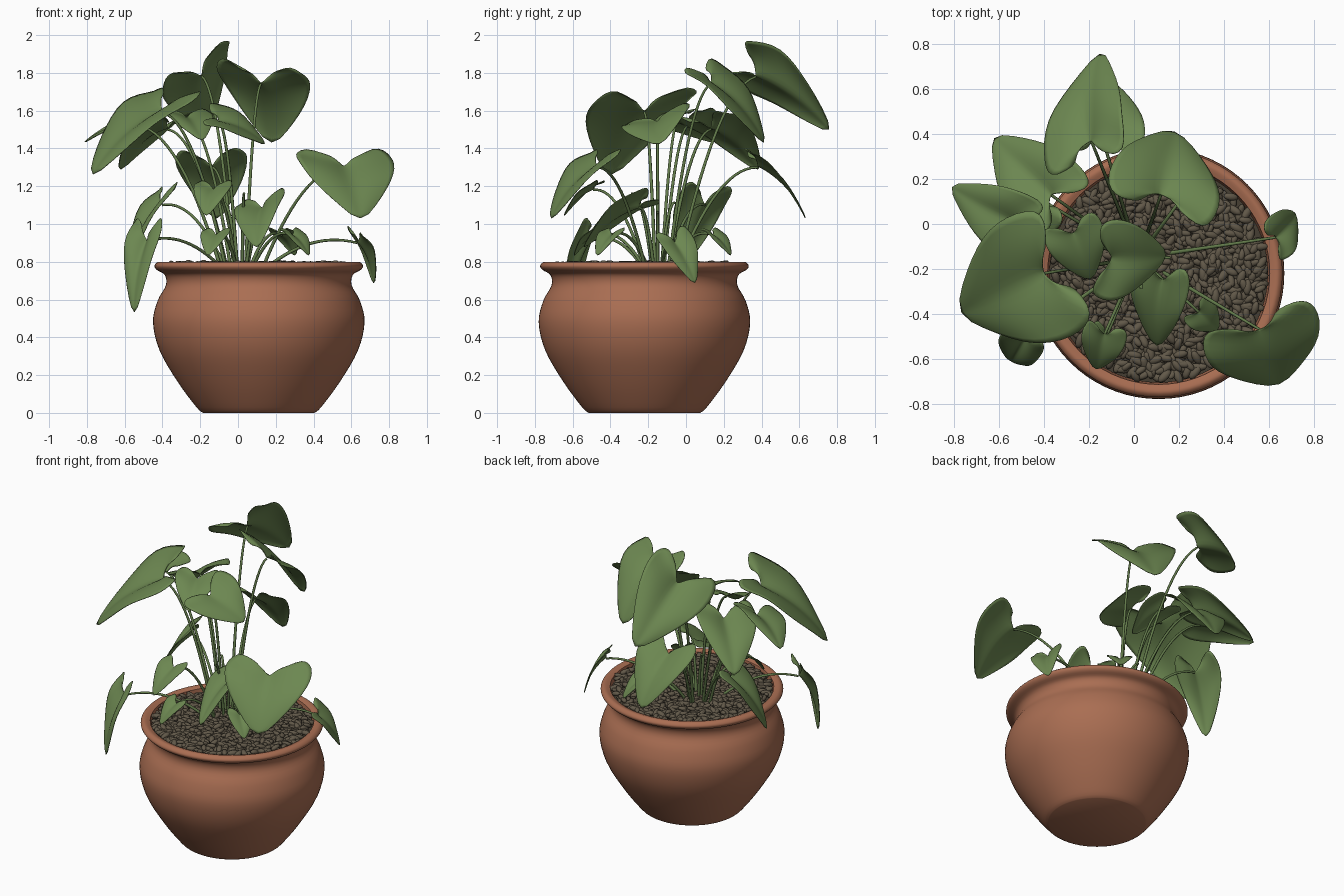
import bpy, bmesh, math, random
from mathutils import Vector, Matrix, Euler

if "Cube" in bpy.data.objects:
    bpy.data.objects.remove(bpy.data.objects["Cube"])

random.seed(4)
CX, CY = 0.11, -0.22          # pot axis
UP = Vector((0, 0, 1))
CROWN = Vector((0.02, -0.15, 0.76))


def mat(name, rgb):
    m = bpy.data.materials.new(name)
    m.diffuse_color = (*rgb, 1)
    m.use_nodes = True
    m.node_tree.nodes["Principled BSDF"].inputs["Base Color"].default_value = m.diffuse_color
    return m


TERRACOTTA = mat("terracotta", (0.40, 0.155, 0.085))
SOIL = mat("dark soil", (0.06, 0.048, 0.032))
PEBBLE = mat("brown pebble", (0.12, 0.098, 0.066))
LEAF = mat("leaf green", (0.15, 0.242, 0.082))
STEM = mat("stem green", (0.125, 0.20, 0.07))


def finish(name, bm, material):
    me = bpy.data.meshes.new(name)
    bm.to_mesh(me)
    bm.free()
    ob = bpy.data.objects.new(name, me)
    bpy.context.collection.objects.link(ob)
    me.materials.append(material)
    for p in me.polygons:
        p.use_smooth = True
    return ob


def activate(ob):
    bpy.ops.object.select_all(action='DESELECT')
    ob.select_set(True)
    bpy.context.view_layer.objects.active = ob


def spline(pts, n=4):
    """Catmull-Rom curve through 2D points."""
    p = [Vector(q) for q in [pts[0], *pts, pts[-1]]]
    out = []
    for a, b, c, d in zip(p, p[1:], p[2:], p[3:]):
        for k in range(n):
            t = k / n
            out.append(b + (c - a) * (t / 2) + (a * 2 - b * 5 + c * 4 - d) * (t * t / 2)
                       + (b * 3 - a - c * 3 + d) * (t ** 3 / 2))
    return out + [p[-1]]


def lathe(name, profile, material, n=72):
    bm = bmesh.new()
    vs = [bm.verts.new((CX + r, CY, z)) for r, z in profile]
    es = [bm.edges.new(e) for e in zip(vs, vs[1:])]
    bmesh.ops.spin(bm, geom=vs + es, cent=(CX, CY, 0), axis=UP,
                   angle=2 * math.pi, steps=n, use_merge=True)
    bmesh.ops.remove_doubles(bm, verts=bm.verts, dist=1e-5)
    bmesh.ops.recalc_face_normals(bm, faces=bm.faces)
    activate(finish(name, bm, material))
    bpy.ops.object.shade_smooth_by_angle(angle=math.radians(40))


# Pot: rounded belly, neck, rolled rim, then the inside wall
belly = spline([(.295, 0), (.33, .03), (.43, .165), (.525, .33), (.56, .48), (.535, .595),
                (.492, .675), (.498, .73), (.54, .757), (.552, .78), (.53, .8), (.495, .79)])
lathe("pot", [(0, 0), *belly, (.485, .7), (0, .7)], TERRACOTTA)

# Soil bed under the pebbles
lathe("soil", [(0, .765), (.487, .76), (.487, .71), (0, .71)], SOIL)

# Pebbles: seed-like stones spread over the soil in a spiral
bm = bmesh.new()
COUNT = 900
for i in range(COUNT):
    r, a = 0.47 * math.sqrt((i + 0.5) / COUNT), i * 2.39996
    loc = Vector((CX + r * math.cos(a), CY + r * math.sin(a), 0.778))
    loc += Vector([random.uniform(-.01, .01) for _ in range(3)])
    rot = Euler((random.uniform(-.4, .4), random.uniform(-.5, .5),
                 random.uniform(0, 6.28))).to_matrix().to_4x4()
    k = random.uniform(0.85, 1.2)
    scl = Matrix.Diagonal((0.032 * k, 0.016 * k, 0.014 * k, 1))
    bmesh.ops.create_icosphere(bm, subdivisions=2, radius=1,
                               matrix=Matrix.Translation(loc) @ rot @ scl)
finish("pebbles", bm, PEBBLE)

# Half outline of a heart leaf: share toward the lobe, share toward the tip
HALF = [(.42, -.1), (.8, -.12), (1.02, 0), (1.12, .16), (1.12, .34), (1, .53),
        (.76, .71), (.42, .88), (0, 1.06)]
COLS = 5


def leaf(name, A, T, width, roll=0):
    """Heart leaf from attachment A to tip T; roll (degrees) raises its right half."""
    D = T - A
    size = D.length
    h = D.cross(UP).normalized()
    n0 = h.cross(D).normalized()
    turn = Matrix.Rotation(math.radians(-roll), 3, D)
    s, nrm = turn @ h, turn @ n0
    bm = bmesh.new()
    for side in (-1, 1):
        E = s * (side * width / 2) - D * 0.25 + nrm * (0.05 * size)
        rows = []
        for j, (e, d) in enumerate(HALF):
            m = 1.06 * (j / (len(HALF) - 1)) ** 1.6
            row = []
            for c in range(COLS + 1):
                t = c / COLS
                dd = m + (d - m) * t
                lift = 0.36 * max(dd, 0) * (1 - max(dd, 0))          # arch along midrib
                lift += 0.05 * math.sin(math.pi * t) * (1.06 - m)    # rounded halves
                lift += 0.035 * t * t * math.sin(j * 1.7 + side) * (1.06 - m)  # wavy edge
                row.append(bm.verts.new(A + E * (e * t) + D * dd + nrm * (lift * size)))
            rows.append(row)
        for a, b in zip(rows, rows[1:]):
            for c in range(COLS):
                q = [a[c], a[c + 1], b[c + 1], b[c]]
                bm.faces.new(q if side > 0 else q[::-1])
    bmesh.ops.remove_doubles(bm, verts=bm.verts, dist=1e-4)
    bmesh.ops.recalc_face_normals(bm, faces=bm.faces)
    ob = finish(name, bm, LEAF)
    ob.modifiers.new("smooth", 'SUBSURF').levels = 1
    shell = ob.modifiers.new("thickness", 'SOLIDIFY')
    shell.thickness = 0.004
    shell.offset = 0


# Stems: arching tubes from the crown of the plant
cu = bpy.data.curves.new("stems", 'CURVE')
cu.dimensions = '3D'
cu.bevel_depth = 0.008
cu.bevel_resolution = 2
cu.use_fill_caps = True


def stem(end, n=14):
    out = Vector((end.x - CROWN.x, end.y - CROWN.y, 0))
    base = CROWN + out * 0.2
    mid = base + (end - base) * 0.5
    mid.z = 0.88 + (end.z - 0.8) * 0.85
    sp = cu.splines.new('POLY')
    sp.points.add(n)
    for i, pt in enumerate(sp.points):
        t = i / n
        pt.co = (*(base * (1 - t) ** 2 + mid * (2 * t * (1 - t)) + end * t * t), 1)
        pt.radius = 1.2 - 0.4 * t


# Main leaves: attachment, tip, width, roll
LEAVES = {
    "top_back": ((-.19, .37, 1.78), (-.15, .77, 1.49), .40, 40),
    "back_centre": ((.12, .13, 1.74), (.18, .42, 1.42), .46, -10),
    "back_left": ((-.37, .13, 1.5), (-.63, .39, 1.28), .34, 8),
    "low_back": ((-.14, .38, 1.3), (-.11, .64, 1.02), .34, 5),
    "far_left": ((-.53, .01, 1.52), (-.82, .17, 1.43), .28, 20),
    "large_front_left": ((-.4, -.22, 1.59), (-.78, -.4, 1.25), .54, 4),
    "centre": ((-.1, -.15, 1.54), (.15, -.14, 1.42), .34, -20),
    "centre_left": ((-.27, -.04, 1.56), (-.19, -.25, 1.44), .24, 0),
    "large_right": ((.56, -.47, 1.3), (.65, -.72, 1.02), .48, 0),
    "front_heart": ((.13, -.25, 1.08), (.1, -.55, .87), .25, -20),
    "front_upright": ((-.13, -.49, 1.18), (-.17, -.65, 1.04), .18, 0),
    "hanging_left": ((-.48, -.5, .91), (-.55, -.61, .52), .18, 0),
    "side_left": ((-.4, .1, 1.1), (-.59, -.02, .76), .26, -10),
    "rim_right": ((.63, -.06, .9), (.72, .05, .68), .18, -25),
}
for name, (a, t, w, roll) in LEAVES.items():
    leaf("leaf_" + name, Vector(a), Vector(t), w, roll)
    stem(Vector(a))

# Small low leaves just inside the rim
for i, deg in enumerate((-42, -112, 54)):
    d = Vector((math.cos(math.radians(deg)), math.sin(math.radians(deg)), 0))
    a = CROWN + d * 0.36 + UP * 0.18
    leaf(f"small_leaf_{i + 1}", a, a + d * 0.12 - UP * 0.11, 0.14)
    stem(a)

# Young shoots among the stems
for k in range(3):
    stem(CROWN + Vector((.14 * math.cos(k * 2.4), .14 * math.sin(k * 2.4), .3 + .05 * k)))

so = bpy.data.objects.new("stems", cu)
bpy.context.collection.objects.link(so)
cu.materials.append(STEM)
activate(so)
bpy.ops.object.convert(target='MESH')
